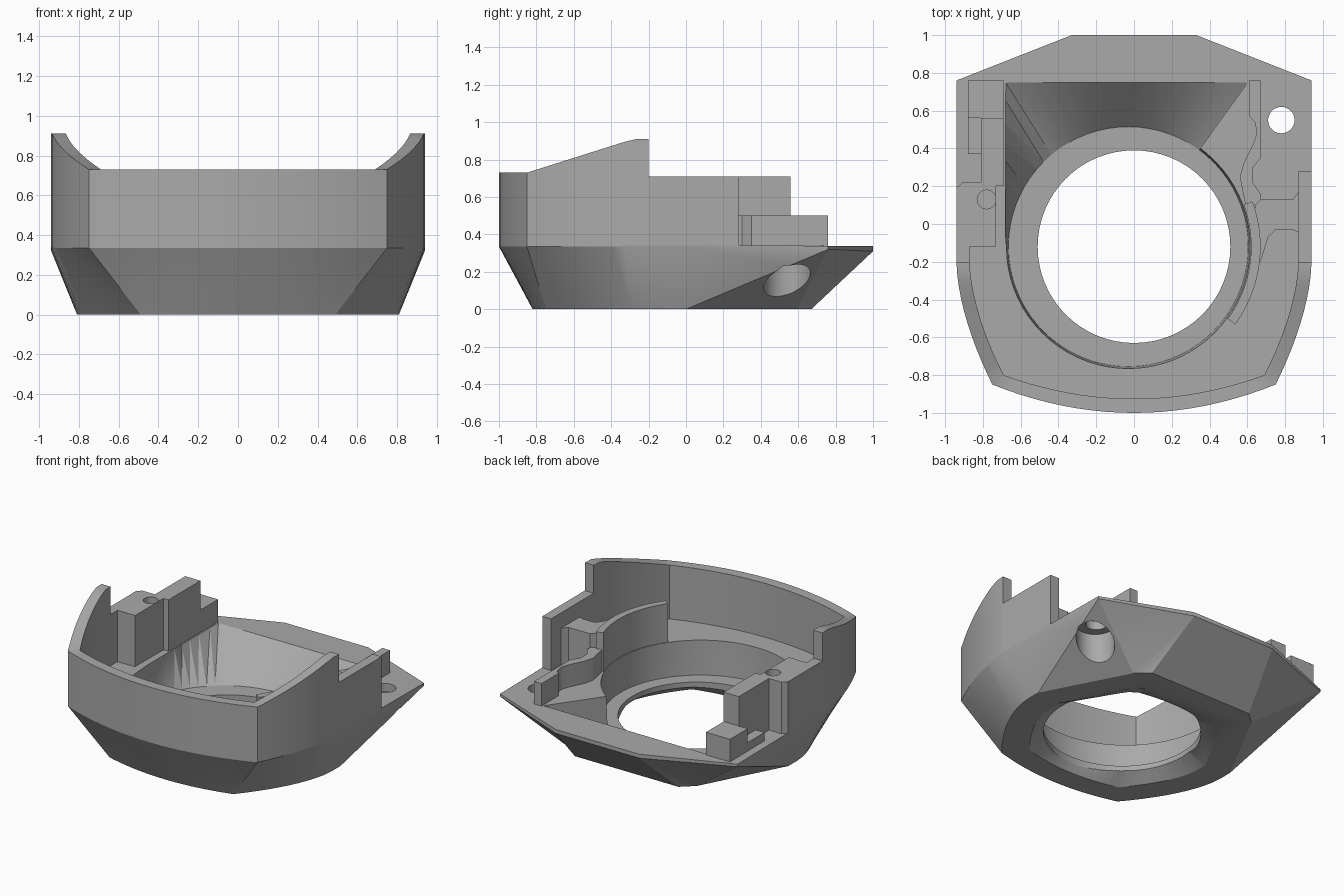
import bpy, bmesh
from math import sin, cos, radians, degrees, atan2

cube = bpy.data.objects.get("Cube")
if cube:
    bpy.data.objects.remove(cube, do_unlink=True)

grey = bpy.data.materials.new("plain grey")
grey.use_nodes = True
grey.diffuse_color = (0.4, 0.4, 0.4, 1)
grey.node_tree.nodes["Principled BSDF"].inputs["Base Color"].default_value = (0.4, 0.4, 0.4, 1)

FLOOR = 0.345
CX, CY = -0.03, -0.12   # centre of the round seat


def finish(name, bm):
    bmesh.ops.recalc_face_normals(bm, faces=bm.faces)
    mesh = bpy.data.meshes.new(name)
    bm.to_mesh(mesh)
    bm.free()
    mesh.materials.append(grey)
    obj = bpy.data.objects.new(name, mesh)
    bpy.context.collection.objects.link(obj)
    return obj


def loft(name, rings):
    """Closed solid through rings of equal length."""
    bm = bmesh.new()
    loops = [[bm.verts.new(p) for p in ring] for ring in rings]
    n = len(loops[0])
    for a, b in zip(loops, loops[1:]):
        for i in range(n):
            j = (i + 1) % n
            if a[i].co.x + a[j].co.x >= 0:
                tris = (a[i], a[j], b[j]), (a[i], b[j], b[i])
            else:
                tris = (a[i], a[j], b[i]), (a[j], b[j], b[i])
            for t in tris:
                bm.faces.new(t)
    bm.faces.new(loops[0])
    bm.faces.new(loops[-1])
    return finish(name, bm)


def prism(name, pts, z0, z1):
    return loft(name, [[(x, y, z) for x, y in pts] for z in (z0, z1)])


def box(name, x0, x1, y0, y1, z0, z1):
    return prism(name, [(x0, y0), (x1, y0), (x1, y1), (x0, y1)], z0, z1)


def circle(x, y, r, n=64):
    return [(x + r * cos(radians(360 * i / n)), y + r * sin(radians(360 * i / n))) for i in range(n)]


def cut(obj, cutter):
    cutter.hide_render = True
    mod = obj.modifiers.new("cut", 'BOOLEAN')
    mod.operation = 'DIFFERENCE'
    mod.solver = 'EXACT'
    mod.object = cutter
    bpy.context.view_layer.objects.active = obj
    bpy.ops.object.modifier_apply(modifier=mod.name)
    bpy.data.objects.remove(cutter, do_unlink=True)


def bow(cx, cy, fy, sx, sy, n=10):
    """Bowed front and side, from the middle of the front to the +x side."""
    front = [(cx * i / n, fy + (cy - fy) * (i / n) ** 2) for i in range(n + 1)]
    side = []
    for i in range(1, n + 1):
        y = cy + (sy - cy) * i / n
        side.append((sx - (sx - cx) * (1 - i / n) ** 1.7, y))
    return front + side


def mirrored(half):
    """Full chain from -x to +x, with the middle point shared."""
    return [(-p[0], *p[1:]) for p in reversed(half[1:])] + half


# Tapered lower body
low = [(x, y, 0) for x, y in bow(0.49, -0.75, -0.82, 0.81, -0.1)]
high = bow(0.75, -0.85, -1.0, 0.94, -0.2)
low += [(0.81, 0, 0), (0.5, 0.59, 0), (0.41, 0.67, 0)]
mid = [(x, y, 0.335) for x, y in high] + [(0.94, 0, 0.335), (0.94, 0.76, 0.32), (0.33, 1.0, 0.31)]
top = [(x, y, FLOOR if y < 0.5 else 0.338) for x, y, z in mid]
body = loft("lower_body", [mirrored(low), mirrored(mid), mirrored(top)])

# Round seat that opens into a ramp towards the back
corner = degrees(atan2(0.75 - CY, -0.68 - CX))
angles = sorted([i * 5 for i in range(72)] + [53.8, 54, corner])
seat, rim = [], []
for a in angles:
    c, s = cos(radians(a)), sin(radians(a))
    r = 0.645
    if 54 <= a <= corner:
        r = (0.75 - CY) / s
    elif corner < a < 180:
        r = (0.68 + CX) / -c
    seat.append((CX + 0.635 * c, CY + 0.635 * s, 0.1))
    rim.append((CX + r * c, CY + r * s, FLOOR - 0.005))
cut(body, loft("seat_cutter", [seat, rim, [(x, y, 0.5) for x, y, z in rim]]))

# Round opening and the flared recess under it
cut(body, prism("opening_cutter", circle(0, CY, 0.51), -0.1, 0.2))
outline = mirrored([(x * 0.77, CY + (y - CY) * 0.77) for x, y, z in low])
flare = []
for x, y in outline:
    a = atan2(y - CY, x)
    flare.append((0.5 * cos(a), CY + 0.5 * sin(a), 0.07))
cut(body, loft("recess_cutter", [[(x, y, -0.05) for x, y in outline],
                                 [(x, y, 0) for x, y in outline], flare]))

# Screw hole with a wide channel below
cut(body, prism("channel_cutter", circle(0.78, 0.54, 0.125, 40), -0.1, 0.28))
cut(body, prism("screw_hole_cutter", circle(0.78, 0.55, 0.07, 32), 0.1, 0.5))


# Bowed front wall that rises towards its ends
def crest(y):
    return 0.73 + 0.18 * min(1, max(0, (y + 0.85) / 0.57))


outer = mirrored(high)
inner = mirrored(bow(0.69, -0.8, -0.925, 0.87, -0.2))
bm = bmesh.new()
sections = []
for (ox, oy), (ix, iy) in zip(outer, inner):
    z = crest(oy)
    sections.append([bm.verts.new(p) for p in
                     ((ox, oy, 0.335), (ox, oy, z), (ix, iy, z), (ix, iy, 0.335))])
for a, b in zip(sections, sections[1:]):
    for i in range(4):
        j = (i + 1) % 4
        bm.faces.new((a[i], a[j], b[j], b[i]))
bm.faces.new(sections[0])
bm.faces.new(sections[-1])
finish("front_wall", bm)

# Side walls behind the front wall
box("left_side_wall", 0.87, 0.94, -0.2, 0.28, 0.335, 0.71)
box("right_side_wall", -0.94, -0.87, -0.2, -0.1, 0.335, 0.71)

# Right mounting block, guide plate and low rear block
mount = prism("right_mounting_block", [(-0.94, -0.12), (-0.73, -0.12), (-0.73, 0.22),
                                       (-0.91, 0.22), (-0.94, 0.19)], 0.335, 0.71)
cut(mount, prism("pin_hole_cutter", circle(-0.78, 0.13, 0.05, 24), 0.5, 0.8))
box("right_guide_plate", -0.81, -0.69, 0.2, 0.56, 0.335, 0.71)
box("right_rear_block", -0.88, -0.69, 0.56, 0.76, 0.335, 0.5)
box("right_low_rail", -0.88, -0.81, 0.37, 0.56, 0.335, 0.4)

# Left raised rim beside the ramp
prism("left_rear_rim", [(0.61, 0.76), (0.67, 0.76), (0.67, 0.35), (0.63, 0.3), (0.63, 0.22),
                        (0.67, 0.16), (0.67, 0.1), (0.59, 0.1), (0.56, 0.25), (0.58, 0.32),
                        (0.63, 0.42), (0.65, 0.48), (0.64, 0.54), (0.61, 0.57)], 0.335, 0.5)

# Left shelf and the curved rib that follows the seat
prism("left_shelf", [(0.64, 0.1), (0.67, 0.13), (0.84, 0.13), (0.88, 0.18), (0.88, -0.05),
                     (0.84, -0.03), (0.75, -0.03), (0.71, -0.07), (0.67, -0.2), (0.63, -0.18)],
      0.335, 0.6)
span = [-36 + 4 * i for i in range(15)]
arc = [(CX + 0.7 * cos(radians(a)), CY + 0.7 * sin(radians(a))) for a in span]
arc += [(CX + 0.65 * cos(radians(a)), CY + 0.65 * sin(radians(a))) for a in reversed(span)]
prism("left_curved_rib", arc, 0.335, 0.62)

# Smooth the curves and keep the edges crisp
for obj in bpy.context.collection.objects:
    if obj.type == 'MESH' and grey.name in obj.data.materials:
        bpy.ops.object.select_all(action='DESELECT')
        obj.select_set(True)
        bpy.context.view_layer.objects.active = obj
        bpy.ops.object.shade_smooth_by_angle(angle=radians(25))
